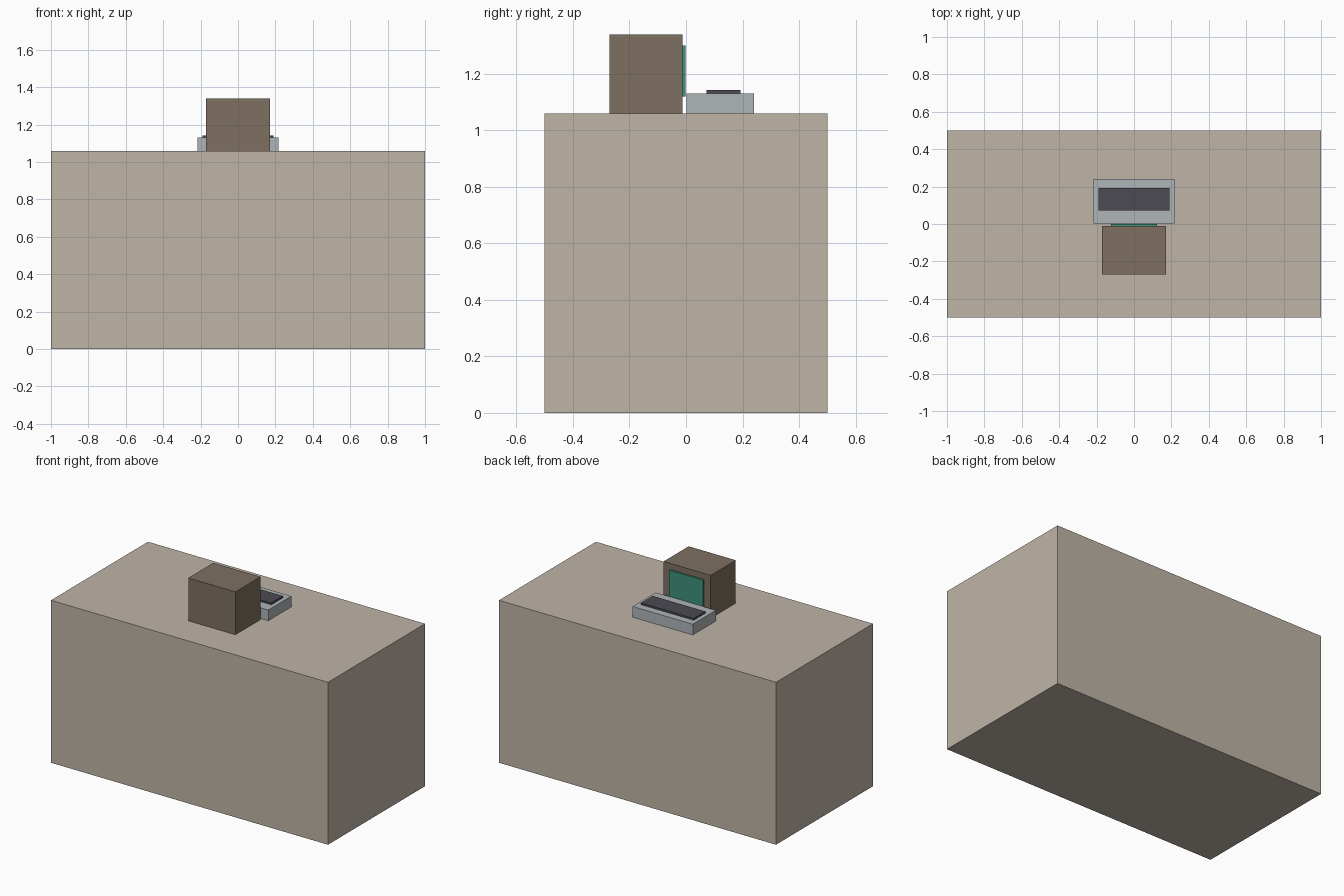
import bpy
import bmesh

if "Cube" in bpy.data.objects:
    bpy.data.objects.remove(bpy.data.objects["Cube"])


def material(name, rgb):
    mat = bpy.data.materials.new(name)
    mat.diffuse_color = (*rgb, 1.0)
    mat.use_nodes = True
    mat.node_tree.nodes["Principled BSDF"].inputs["Base Color"].default_value = mat.diffuse_color
    return mat


def box(name, xs, ys, zs, mat):
    """Flat-shaded box spanning the given (min, max) ranges."""
    bm = bmesh.new()
    bmesh.ops.create_cube(bm, size=1.0)
    for v in bm.verts:
        for i, (lo, hi) in enumerate((xs, ys, zs)):
            v.co[i] = lo + (v.co[i] + 0.5) * (hi - lo)
    mesh = bpy.data.meshes.new(name)
    bm.to_mesh(mesh)
    bm.free()
    mesh.materials.append(mat)
    obj = bpy.data.objects.new(name, mesh)
    bpy.context.collection.objects.link(obj)
    return obj


beige = material("beige", (0.52, 0.46, 0.39))
brown = material("brown", (0.21, 0.16, 0.12))
green = material("screen_green", (0.05, 0.29, 0.19))
grey = material("light_grey", (0.43, 0.46, 0.48))
dark = material("dark_grey", (0.07, 0.07, 0.085))

DESK_TOP = 1.06

# Solid counter block
box("desk", (-1, 1), (-0.5, 0.5), (0, DESK_TOP), beige)

# Monitor, with its screen facing the back
box("monitor_case", (-0.17, 0.17), (-0.27, -0.012), (DESK_TOP, 1.34), brown)
box("monitor_screen", (-0.122, 0.122), (-0.014, -0.001), (1.12, 1.30), green)

# Keyboard behind the monitor, with a raised key block
box("keyboard_base", (-0.217, 0.217), (0.002, 0.24), (DESK_TOP, 1.13), grey)
box("keyboard_keys", (-0.19, 0.19), (0.072, 0.192), (1.125, 1.142), dark)
